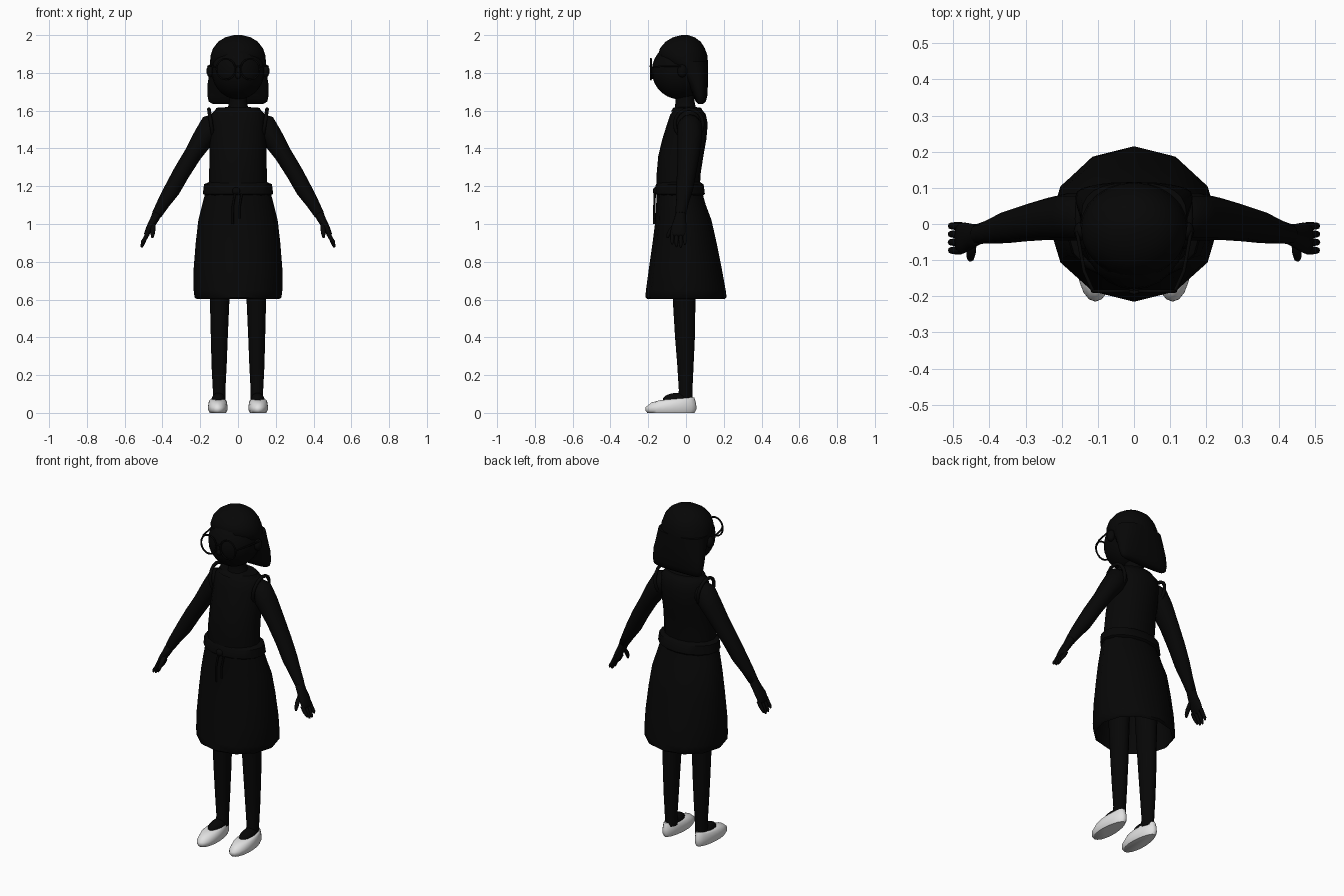
import bpy, bmesh, math
from mathutils import Vector

if "Cube" in bpy.data.objects:
    bpy.data.objects.remove(bpy.data.objects["Cube"])


def material(name, value):
    m = bpy.data.materials.new(name)
    m.diffuse_color = (value, value, value, 1)
    m.use_nodes = True
    m.node_tree.nodes["Principled BSDF"].inputs["Base Color"].default_value = m.diffuse_color
    return m


black = material("black", 0.002)
white = material("shoe white", 0.75)


def finish(name, bm, mat, mirror=False, angle=50):
    bmesh.ops.recalc_face_normals(bm, faces=bm.faces)
    me = bpy.data.meshes.new(name)
    bm.to_mesh(me)
    bm.free()
    me.materials.append(mat)
    ob = bpy.data.objects.new(name, me)
    bpy.context.collection.objects.link(ob)
    bpy.ops.object.select_all(action='DESELECT')
    ob.select_set(True)
    bpy.context.view_layer.objects.active = ob
    bpy.ops.object.shade_smooth_by_angle(angle=math.radians(angle))
    if mirror:
        ob.modifiers.new("Mirror", 'MIRROR').use_clip = False
    return ob


def loft(name, rings, mat, mirror=False, caps=(True, True), angle=50):
    """Skin a list of point rings into one surface."""
    bm = bmesh.new()
    vs = [[bm.verts.new(p) for p in r] for r in rings]
    n = len(vs[0])
    for a, b in zip(vs, vs[1:]):
        for i in range(n):
            j = (i + 1) % n
            bm.faces.new((a[i], a[j], b[j], b[i]))
    if caps[0]:
        bm.faces.new(vs[0][::-1])
    if caps[1]:
        bm.faces.new(vs[-1])
    return finish(name, bm, mat, mirror, angle)


def oval(z, rx, y0, y1, cx=0, n=16, power=1.0):
    """Level oval ring; power under 1 makes it boxier."""
    pts = []
    for i in range(n):
        a = math.tau * i / n + math.pi / 2
        c, s = math.cos(a), math.sin(a)
        c = math.copysign(abs(c) ** power, c)
        s = math.copysign(abs(s) ** power, s)
        pts.append((cx + rx * c, (y0 + y1) / 2 + (y1 - y0) / 2 * s, z))
    return pts


def tube(name, path, mat, mirror=False, n=12):
    """Limb along path entries (x, y, z, radius, radius in y)."""
    rings = []
    for i, (x, y, z, r, ry) in enumerate(path):
        a, b = path[max(i - 1, 0)], path[min(i + 1, len(path) - 1)]
        t = Vector((b[0] - a[0], 0, b[2] - a[2])).normalized()
        u = t.cross(Vector((0, 1, 0)))
        ring = []
        for k in range(n):
            ang = math.tau * k / n
            ring.append(Vector((x, y, z)) + u * r * math.cos(ang)
                        + Vector((0, ry * math.sin(ang), 0)))
        rings.append(ring)
    return loft(name, rings, mat, mirror, angle=80)


def ball(name, centre, radii, mat, mirror=False, seg=20):
    bm = bmesh.new()
    bmesh.ops.create_uvsphere(bm, u_segments=seg, v_segments=seg // 2 + 2, radius=1)
    bmesh.ops.scale(bm, vec=radii, verts=bm.verts)
    bmesh.ops.translate(bm, vec=centre, verts=bm.verts)
    return finish(name, bm, mat, mirror, 80)


def wire(name, points, radius, mat, cyclic=False, mirror=False):
    cu = bpy.data.curves.new(name, 'CURVE')
    cu.dimensions = '3D'
    cu.bevel_depth = radius
    cu.bevel_resolution = 1
    sp = cu.splines.new('POLY')
    sp.points.add(len(points) - 1)
    for p, co in zip(sp.points, points):
        p.co = (*co, 1)
    sp.use_cyclic_u = cyclic
    cu.materials.append(mat)
    ob = bpy.data.objects.new(name, cu)
    bpy.context.collection.objects.link(ob)
    if mirror:
        ob.modifiers.new("Mirror", 'MIRROR')
    return ob


# Dress: bodice, belt with hanging ties, open skirt with a turned-in hem
loft("bodice", [oval(*r) for r in (
    (1.18, .155, -.155, .072), (1.27, .153, -.155, .078), (1.36, .15, -.147, .092),
    (1.45, .15, -.125, .108), (1.53, .148, -.1, .115), (1.58, .142, -.083, .105),
    (1.605, .12, -.062, .085), (1.62, .06, -.05, .055))], black)
loft("belt", [oval(*r) for r in (
    (1.15, .17, -.15, .09), (1.16, .186, -.162, .1),
    (1.21, .18, -.16, .093), (1.222, .155, -.15, .075))], black)
loft("skirt", [oval(*r, n=12) for r in (
    (1.17, .172, -.155, .085), (1.1, .19, -.158, .105), (1.02, .21, -.162, .135),
    (.9, .224, -.177, .162), (.76, .235, -.197, .19), (.65, .235, -.212, .21),
    (.612, .23, -.215, .215), (.602, .218, -.203, .203), (.7, .215, -.185, .185),
    (1.0, .18, -.14, .11))], black, caps=(False, False))
for x, end in ((-.028, 1.0), (.008, 1.03)):
    wire("belt_tie", [(x + .012, -.165, 1.16), (x, -.168, 1.09), (x, -.168, end)], .006, black)
ball("belt_knot", (-.01, -.162, 1.175), (.022, .014, .02), black, seg=10)

# Shoulder edge of the sleeveless dress
ring = [(.142 + .012 * math.cos(a), .015 + .075 * math.sin(a), 1.53 + .078 * math.cos(a))
        for a in (math.tau * i / 16 for i in range(16))]
wire("armhole_edge", ring, .01, black, True, True)

# Neck and collar
loft("neck", [oval(*r, n=14) for r in (
    (1.58, .075, -.07, .07), (1.615, .055, -.058, .052), (1.65, .048, -.056, .045),
    (1.74, .05, -.06, .045))], black)
loft("collar", [oval(*r) for r in (
    (1.595, .125, -.08, .09), (1.615, .115, -.068, .08), (1.618, .07, -.055, .06))], black)

# Arms, hands and fingers
tube("arm", [(.1, .02, 1.54, .05, .05), (.138, .02, 1.52, .066, .066),
             (.18, .02, 1.46, .058, .066), (.24, .014, 1.367, .047, .058),
             (.3, .003, 1.27, .045, .051), (.35, -.008, 1.18, .043, .045),
             (.395, -.02, 1.11, .034, .034), (.43, -.027, 1.05, .027, .028)], black, True)
tube("palm", [(.425, -.027, 1.06, .026, .027), (.445, -.033, 1.02, .022, .033),
              (.468, -.038, .98, .018, .042), (.484, -.04, .945, .014, .042),
              (.488, -.04, .935, .008, .036)], black, True)
for i, tip in enumerate((.892, .878, .875, .89)):
    y = -.073 + .0225 * i
    tube("finger", [(.478, y, .95, .012, .011), (.494, y, .92, .011, .011),
                    (.507, y, tip + .012, .009, .009), (.511, y, tip, .004, .004)],
         black, True, 8)
tube("thumb", [(.45, -.055, 1.0, .014, .014), (.45, -.078, .97, .013, .014),
               (.452, -.092, .945, .011, .012), (.454, -.098, .926, .005, .006)],
     black, True, 8)

# Legs, feet and slip-on shoes
loft("leg", [oval(z, rx, y0, y1, cx, 14) for z, rx, y0, y1, cx in (
    (.06, .034, -.045, .035, .1), (.12, .034, -.038, .034, .1), (.25, .041, -.046, .04, .1),
    (.4, .046, -.058, .047, .099), (.6, .053, -.07, .05, .097),
    (.95, .065, -.09, .06, .095))], black, True)
ball("foot", (.104, -.045, .07), (.037, .078, .036), black, True, 14)

shoe_rings = []
for cy, hl, hw, heel, toe in ((-.08, .125, .048, 0, 0), (-.08, .135, .057, .018, .014),
                              (-.08, .134, .057, .045, .03), (-.068, .115, .052, .072, .055),
                              (-.045, .088, .038, .082, .068)):
    pts = []
    for i in range(20):
        a = math.tau * i / 20
        s = math.sin(a)
        k = (s + 1) / 2
        pts.append((.107 + hw * math.cos(a) * (1 - .2 * k), cy + hl * s,
                    toe + (heel - toe) * k))
    shoe_rings.append(pts)
loft("shoe", shoe_rings, white, True, angle=60)

# Head with ears and nose
ball("head", (0, -.033, 1.81), (.14, .148, .15), black, seg=24)
ball("ear", (.147, -.02, 1.81), (.02, .026, .034), black, True, 12)
ball("nose", (0, -.178, 1.785), (.015, .014, .017), black, seg=10)

# Hair: rounded crown and a bob that narrows to the back
loft("hair_bob", [oval(z, rx, y0, y1, n=24, power=.75) for z, rx, y0, y1 in (
    (1.636, .135, .065, .09), (1.648, .155, .052, .105), (1.68, .162, .038, .113),
    (1.74, .161, .01, .116), (1.8, .152, -.03, .116), (1.86, .146, -.08, .114))],
    black, angle=60)
loft("hair_crown", [oval(z, rx, y0, y1, n=24) for z, rx, y0, y1 in (
    (1.8, .146, -.03, .116), (1.85, .148, -.125, .116), (1.89, .146, -.148, .114),
    (1.93, .132, -.138, .1), (1.965, .105, -.108, .078), (1.988, .068, -.07, .047),
    (2.0, .02, -.025, .01))], black, angle=60)

# Round glasses with bridge and temples
lens = [(.064 + .05 * math.cos(a), -.186, 1.82 + .055 * math.sin(a))
        for a in (math.tau * i / 24 for i in range(24))]
wire("lens_frame", lens, .005, black, True, True)
wire("glasses_bridge", [(-.016, -.186, 1.83), (0, -.19, 1.836), (.016, -.186, 1.83)], .005, black)
wire("glasses_temple", [(.113, -.186, 1.83), (.138, -.13, 1.835), (.158, -.02, 1.835)],
     .005, black, mirror=True)
